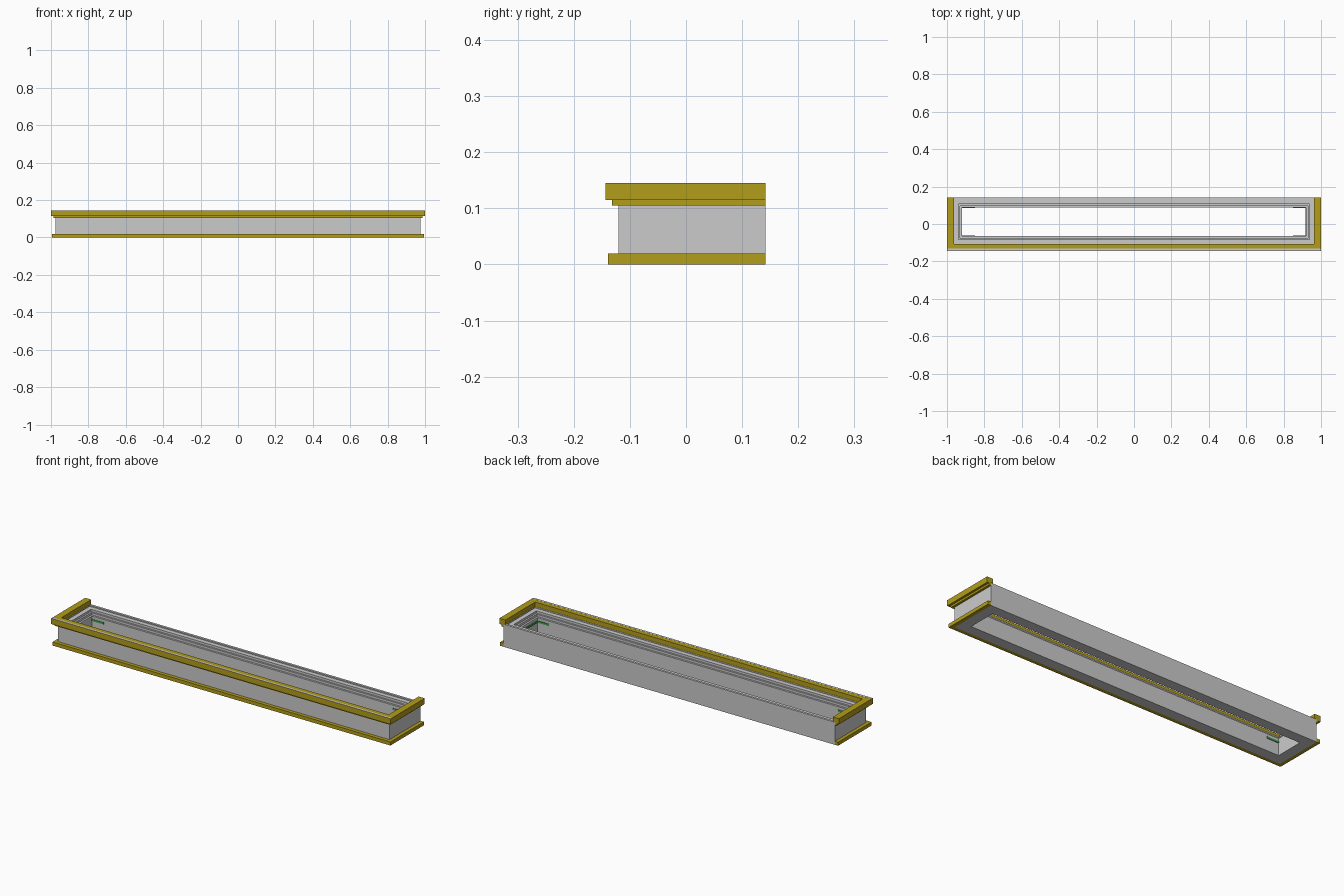
import bpy, bmesh

if "Cube" in bpy.data.objects:
    bpy.data.objects.remove(bpy.data.objects["Cube"])


def material(name, color):
    m = bpy.data.materials.new(name)
    m.diffuse_color = color
    m.use_nodes = True
    m.node_tree.nodes["Principled BSDF"].inputs["Base Color"].default_value = m.diffuse_color
    return m


GOLD = material("ochre", (0.45, 0.34, 0.01, 1))
GREEN = material("green", (0.05, 0.35, 0.08, 1))
X, FRONT, BACK = 0.975, -0.12, 0.142      # outer faces of the body


def sweep(name, profile, closed, mat=None):
    """Sweep an (outward offset, z) profile round the body with mitred corners.
    Open sweeps run along left, front and right and end flush at the back."""
    bm = bmesh.new()
    sections = []
    for sx, back in ((-1, True), (-1, False), (1, False), (1, True)):
        sec = []
        for d, z in profile:
            y = FRONT - d
            if back:
                y = BACK + d if closed else BACK
            sec.append(bm.verts.new((sx * (X + d), y, z)))
        sections.append(sec)
    n = len(profile)
    for i in range(4 if closed else 3):
        a, b = sections[i], sections[(i + 1) % 4]
        for j in range(n):
            k = (j + 1) % n
            bm.faces.new((a[j], b[j], b[k], a[k]))
    if not closed:
        bm.faces.new(sections[0])
        bm.faces.new(sections[-1])
    bmesh.ops.recalc_face_normals(bm, faces=bm.faces)
    return finish(name, bm, mat)


def box(name, lo, hi, mat=None):
    bm = bmesh.new()
    bmesh.ops.create_cube(bm, size=1)
    for v in bm.verts:
        v.co = [(a + b) / 2 + c * (b - a) for a, b, c in zip(lo, hi, v.co)]
    return finish(name, bm, mat)


def finish(name, bm, mat):
    me = bpy.data.meshes.new(name)
    bm.to_mesh(me)
    bm.free()
    ob = bpy.data.objects.new(name, me)
    bpy.context.collection.objects.link(ob)
    if mat:
        me.materials.append(mat)
    return ob


# Hollow wall ring, stepping down to the central opening
sweep("wall_ring", [(0, 0), (0, 0.12), (-0.012, 0.12), (-0.012, 0.114),
                    (-0.036, 0.114), (-0.036, 0.102), (-0.045, 0.102),
                    (-0.045, 0.09), (-0.055, 0.09), (-0.055, 0)], True)

# Stepped cornice on three sides
sweep("cornice", [(-0.001, 0.105), (0.012, 0.105), (0.012, 0.115), (0.0235, 0.115),
                  (0.0235, 0.145), (-0.012, 0.145), (-0.012, 0.121), (-0.001, 0.121)],
      False, GOLD)

# Base moulding on three sides
sweep("base_moulding", [(-0.001, 0), (0.019, 0), (0.019, 0.019), (-0.001, 0.019)],
      False, GOLD)

# Thin grey capping along the front edge of the cornice
box("front_capping", (-0.998, -0.1435, 0.1445), (0.998, -0.132, 0.1455))

# Green strips in the corners of the opening
for side, s in (("left", -1), ("right", 1)):
    x0, x1 = sorted((s * 0.85, s * 0.92))
    box("corner_strip_front_" + side, (x0, -0.066, 0.065), (x1, -0.062, 0.075), GREEN)
    box("corner_strip_back_" + side, (x0, 0.085, 0.065), (x1, 0.089, 0.075), GREEN)
box("end_strip_right", (0.916, -0.065, 0.065), (0.921, 0.087, 0.075), GREEN)
